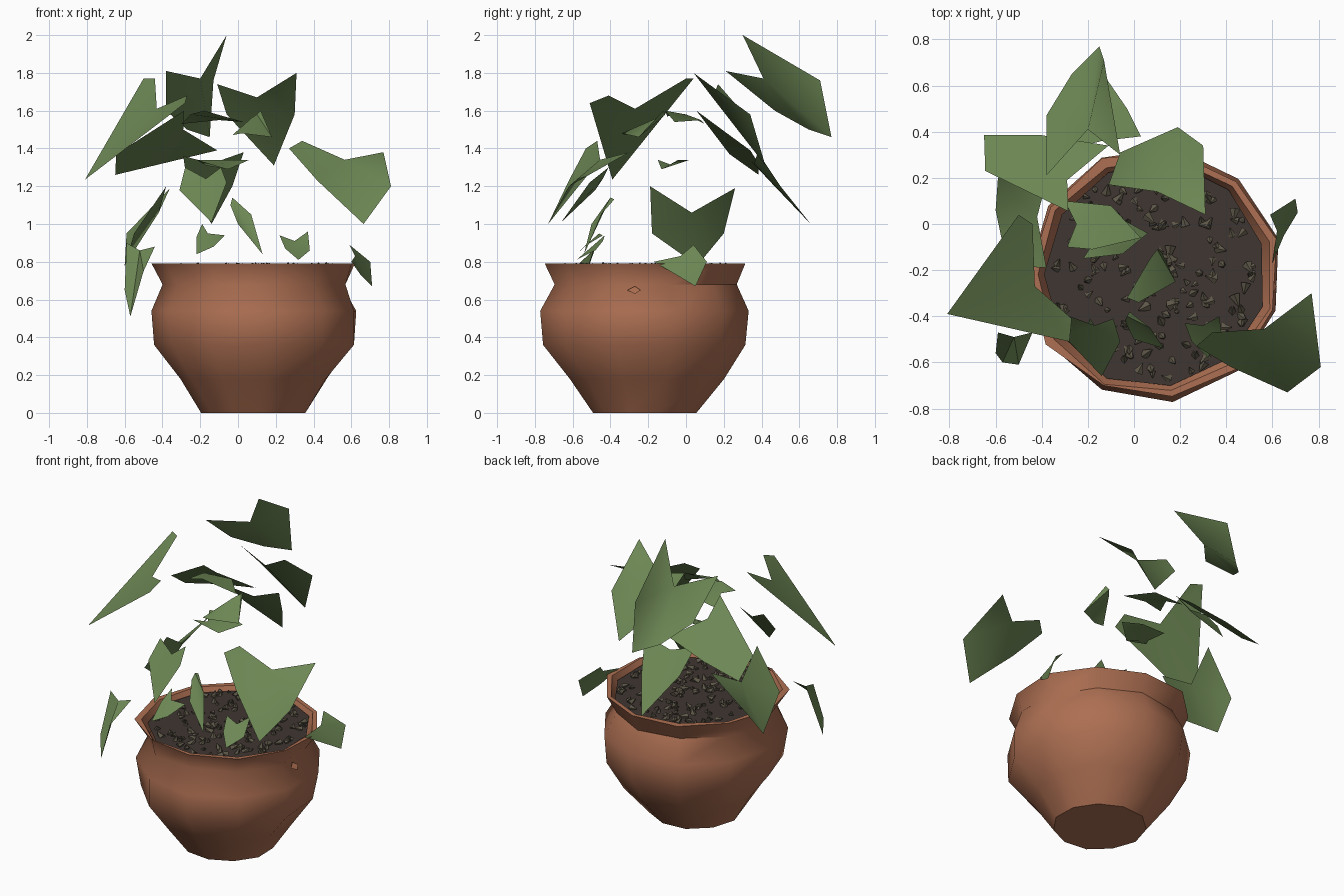
import bpy, bmesh, math, random
from mathutils import Vector, Matrix

random.seed(4)
if "Cube" in bpy.data.objects:
    bpy.data.objects.remove(bpy.data.objects["Cube"], do_unlink=True)


def material(name, color):
    m = bpy.data.materials.new(name)
    m.use_nodes = True
    m.diffuse_color = (*color, 1)
    m.node_tree.nodes["Principled BSDF"].inputs["Base Color"].default_value = (*color, 1)
    return m


TERRACOTTA = material("terracotta", (0.42, 0.16, 0.085))
SOIL = material("dark soil", (0.05, 0.037, 0.032))
PEBBLE = material("pebble", (0.11, 0.095, 0.065))
LEAF = material("leaf green", (0.15, 0.24, 0.088))


def finish(bm, name, mat, smooth=None):
    mesh = bpy.data.meshes.new(name)
    bm.to_mesh(mesh)
    bm.free()
    obj = bpy.data.objects.new(name, mesh)
    bpy.context.collection.objects.link(obj)
    mesh.materials.append(mat)
    if smooth:
        bpy.ops.object.select_all(action="DESELECT")
        obj.select_set(True)
        bpy.context.view_layer.objects.active = obj
        bpy.ops.object.shade_smooth_by_angle(angle=math.radians(smooth))
    return obj


CENTRE = Vector((0.09, -0.22, 0))
SIDES = 11


def ring(bm, radius, z, wobble=0.0):
    verts = []
    for i in range(SIDES):
        a = math.tau * i / SIDES - math.radians(82)
        r = radius + random.uniform(-wobble, wobble)
        p = CENTRE + Vector((r * math.cos(a), r * math.sin(a), z))
        verts.append(bm.verts.new(p))
    return verts


# Pot: lumpy rings from the base up, over the rim and down inside
bm = bmesh.new()
profile = [(0.28, 0, 0.01), (0.41, 0.18, 0.025), (0.535, 0.36, 0.015),
           (0.55, 0.54, 0.01), (0.49, 0.68, 0.015), (0.545, 0.79, 0.02),
           (0.515, 0.79, 0.01), (0.47, 0.7, 0)]
rings = [ring(bm, *p) for p in profile]
bm.faces.new(rings[0][::-1])
for low, high in zip(rings, rings[1:]):
    for i in range(SIDES):
        j = (i + 1) % SIDES
        bm.faces.new((low[i], low[j], high[j], high[i]))
finish(bm, "pot", TERRACOTTA, 50)

# Soil disc just below the rim
bm = bmesh.new()
bm.faces.new(ring(bm, 0.49, 0.765, 0.01))
finish(bm, "soil", SOIL)

# Chipped diamond on the side of the pot
bm = bmesh.new()
bm.faces.new([bm.verts.new((x, y, z)) for x, y, z in
              ((0.6, -0.31, 0.65), (0.62, -0.27, 0.63), (0.6, -0.24, 0.65), (0.58, -0.27, 0.67))])
finish(bm, "pot_chip", TERRACOTTA)

# Pebbles: small tumbled cones scattered on the soil
bm = bmesh.new()
for i in range(170):
    a = random.uniform(0, math.tau)
    r = 0.45 * math.sqrt(random.random())
    size = random.uniform(0.012, 0.026)
    place = Matrix.Translation(CENTRE + Vector((r * math.cos(a), r * math.sin(a), 0.772)))
    turn = Matrix.Rotation(random.uniform(0, math.tau), 4, "Z")
    tilt = Matrix.Rotation(random.uniform(0.3, 1.5), 4, "X")
    bmesh.ops.create_cone(bm, cap_ends=True, segments=5, radius1=size, radius2=size * 0.15,
                          depth=size * 2, matrix=place @ turn @ tilt)
finish(bm, "pebbles", PEBBLE)


def leaf(name, notch, tip, edge_a, edge_b):
    """Two blades that meet along the midrib from notch to tip."""
    bm = bmesh.new()
    n, t = bm.verts.new(notch), bm.verts.new(tip)
    for edge in (edge_a, edge_b):
        points = [bm.verts.new(p) for p in edge] + [t]
        for p, q in zip(points, points[1:]):
            face = bm.faces.new((n, p, q))
            face.normal_update()
            if face.normal.z < 0:
                face.normal_flip()
    finish(bm, name, LEAF, 60)


# Upper leaves; each edge runs from the lobe beside the notch towards the tip
leaf("top_back_leaf", (-0.2, 0.41, 1.77), (-0.15, 0.77, 1.46),
     [(-0.38, 0.21, 1.81), (-0.38, 0.47, 1.6), (-0.27, 0.65, 1.5)],
     [(-0.06, 0.3, 2.0), (-0.13, 0.71, 1.76)])
leaf("top_left_leaf", (0.1, 0.14, 1.67), (0.19, 0.42, 1.31),
     [(-0.11, 0.17, 1.74), (-0.06, 0.31, 1.58)],
     [(0.31, 0.04, 1.8), (0.3, 0.34, 1.58)])
leaf("lower_back_leaf", (-0.14, 0.36, 1.32), (-0.14, 0.66, 1.0),
     [(-0.29, 0.32, 1.36), (-0.27, 0.45, 1.22)],
     [(0.03, 0.38, 1.38), (-0.03, 0.5, 1.2)])
leaf("large_right_leaf", (-0.43, -0.27, 1.61), (-0.81, -0.39, 1.235),
     [(-0.44, 0.0, 1.77), (-0.5, 0.04, 1.77)],
     [(-0.27, -0.41, 1.68), (-0.28, -0.51, 1.64)])
leaf("back_right_leaf", (-0.29, 0.19, 1.5), (-0.65, 0.385, 1.26),
     [(-0.285, 0.055, 1.6), (-0.645, 0.23, 1.37)],
     [(-0.11, 0.34, 1.39), (-0.4, 0.385, 1.32)])
leaf("crown_leaf", (-0.25, 0.0, 1.58), (0.03, -0.06, 1.54),
     [(-0.3, 0.1, 1.53), (-0.1, 0.08, 1.55)],
     [(-0.29, -0.1, 1.57), (-0.18, -0.11, 1.6)])
leaf("crown_front_leaf", (0.1, -0.11, 1.58), (0.02, -0.34, 1.48),
     [(0.12, -0.12, 1.6), (0.18, -0.25, 1.46)],
     [(0.07, -0.15, 1.56), (-0.03, -0.32, 1.47)])
leaf("middle_leaf", (-0.17, -0.07, 1.31), (0.06, -0.04, 1.34),
     [(-0.22, 0.02, 1.34), (-0.05, 0.02, 1.34)],
     [(-0.22, -0.15, 1.34), (-0.05, -0.13, 1.29)])

# Hanging side leaves
leaf("large_left_leaf", (0.565, -0.455, 1.34), (0.665, -0.73, 1.0),
     [(0.34, -0.47, 1.44), (0.27, -0.53, 1.4), (0.42, -0.62, 1.23)],
     [(0.77, -0.3, 1.38), (0.81, -0.62, 1.2)])
leaf("side_right_leaf", (-0.42, 0.03, 1.06), (-0.6, 0.06, 0.78),
     [(-0.36, 0.26, 1.19), (-0.59, 0.2, 0.95)],
     [(-0.38, -0.19, 1.2), (-0.55, -0.18, 0.95)])
leaf("drooping_right_leaf", (-0.52, -0.49, 0.86), (-0.57, -0.6, 0.51),
     [(-0.59, -0.47, 0.9), (-0.6, -0.56, 0.65)],
     [(-0.44, -0.47, 0.88), (-0.5, -0.61, 0.75)])
leaf("rim_left_leaf", (0.62, -0.03, 0.83), (0.71, 0.05, 0.67),
     [(0.6, -0.17, 0.8), (0.65, -0.05, 0.73)],
     [(0.59, 0.04, 0.89), (0.7, 0.11, 0.8)])

# Small leaves at the front
leaf("front_leaf", (-0.17, -0.44, 1.24), (-0.14, -0.66, 1.01),
     [(-0.28, -0.4, 1.3), (-0.31, -0.48, 1.18)],
     [(-0.09, -0.41, 1.3), (-0.06, -0.51, 1.22)])
leaf("front_thin_leaf", (-0.03, -0.4, 1.14), (0.13, -0.54, 0.84),
     [(-0.02, -0.38, 1.13), (0.07, -0.45, 1.05)],
     [(-0.04, -0.42, 1.1), (0.0, -0.5, 1.0)])
leaf("front_sprout", (-0.16, -0.46, 0.95), (-0.22, -0.58, 0.84),
     [(-0.19, -0.41, 1.0), (-0.22, -0.48, 0.93)],
     [(-0.07, -0.44, 0.94), (-0.13, -0.54, 0.88)])
leaf("front_left_sprout", (0.3, -0.44, 0.91), (0.32, -0.58, 0.81),
     [(0.22, -0.43, 0.94), (0.25, -0.51, 0.87)],
     [(0.37, -0.4, 0.96), (0.38, -0.48, 0.86)])
